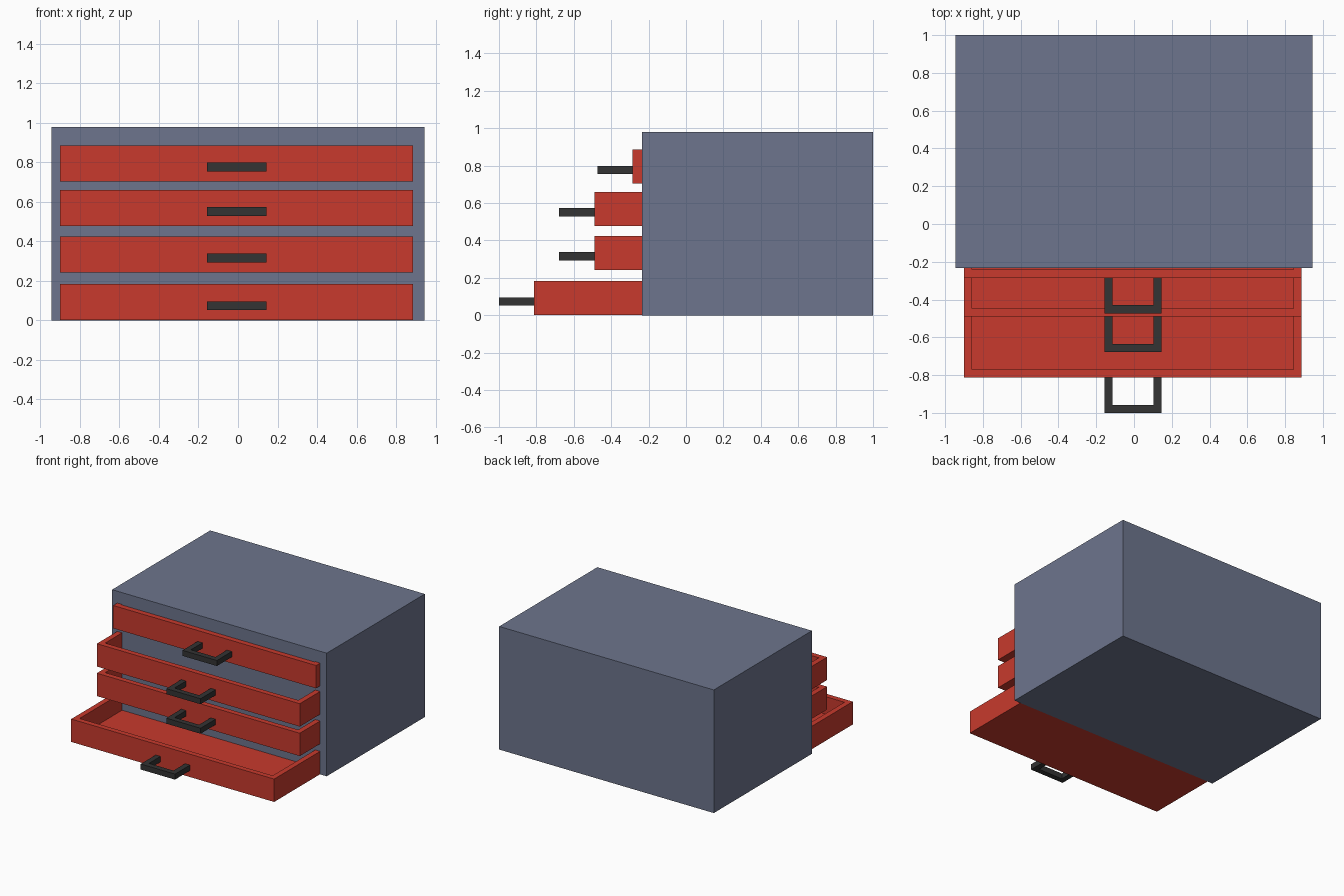
import bpy, bmesh

if "Cube" in bpy.data.objects:
    bpy.data.objects.remove(bpy.data.objects["Cube"])


def material(name, color):
    m = bpy.data.materials.new(name)
    m.diffuse_color = (*color, 1)
    m.use_nodes = True
    m.node_tree.nodes["Principled BSDF"].inputs["Base Color"].default_value = m.diffuse_color
    return m


SLATE = material("slate_blue", (0.153, 0.178, 0.266))
RED = material("red", (0.578, 0.042, 0.026))
DARK = material("dark_grey", (0.033, 0.033, 0.033))


def finish(bm, name, mat):
    bmesh.ops.recalc_face_normals(bm, faces=bm.faces)
    mesh = bpy.data.meshes.new(name)
    bm.to_mesh(mesh)
    bm.free()
    mesh.materials.append(mat)
    ob = bpy.data.objects.new(name, mesh)
    bpy.context.collection.objects.link(ob)
    return ob


def box(bm, x0, x1, y0, y1, z0, z1):
    vs = bmesh.ops.create_cube(bm, size=1)["verts"]
    for v in vs:
        v.co = (x1 if v.co.x > 0 else x0, y1 if v.co.y > 0 else y0, z1 if v.co.z > 0 else z0)
    return vs


def drawer(name, y0, y1, z0, z1):
    # open tray: inset the top face, then sink it to the floor
    bm = bmesh.new()
    box(bm, -0.90, 0.887, y0, y1, z0, z1)
    bm.normal_update()
    top = max(bm.faces, key=lambda f: f.calc_center_median().z)
    bmesh.ops.inset_region(bm, faces=[top], thickness=WALL, use_even_offset=True)
    inner = bmesh.ops.extrude_face_region(bm, geom=[top])
    bmesh.ops.delete(bm, geom=[top], context='FACES_ONLY')
    verts = [g for g in inner["geom"] if isinstance(g, bmesh.types.BMVert)]
    for v in verts:
        v.co.z = z0 + WALL
    return finish(bm, name, RED)


def handle(name, y_front, z0, z1):
    # U-shaped pull extruded upward from its plan outline
    a, b, t, ye = -0.157, 0.145, 0.043, y_front - 0.188
    outline = [(a, y_front), (a, ye), (b, ye), (b, y_front),
               (b - t, y_front), (b - t, ye + t), (a + t, ye + t), (a + t, y_front)]
    bm = bmesh.new()
    face = bm.faces.new([bm.verts.new((x, y, z0)) for x, y in outline])
    ext = bmesh.ops.extrude_face_region(bm, geom=[face])
    for g in ext["geom"]:
        if isinstance(g, bmesh.types.BMVert):
            g.co.z = z1
    return finish(bm, name, DARK)


WALL = 0.043

# cabinet body
bm = bmesh.new()
box(bm, -0.945, 0.945, -0.234, 1.0, 0, 0.98)
finish(bm, "cabinet", SLATE)

# drawers with pulls, bottom to top: front y, bottom z
for i, (y, z) in enumerate([(-0.812, 0.001), (-0.49, 0.243), (-0.49, 0.478), (-0.285, 0.704)], 1):
    drawer(f"drawer_{i}", y, y + 1.15, z, z + 0.182)
    handle(f"drawer_handle_{i}", y, z + 0.051, z + 0.095)
